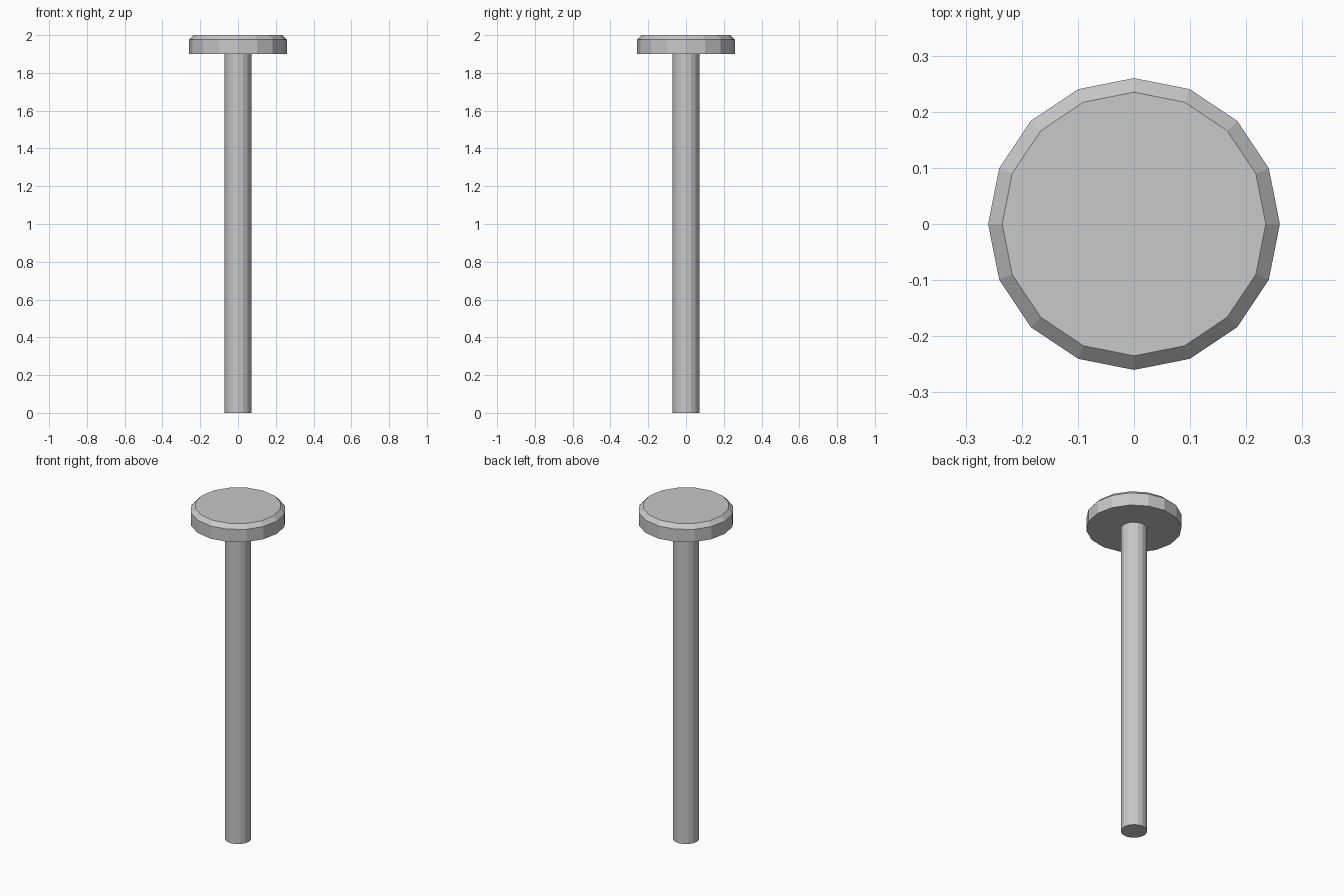
import bpy
import bmesh
from math import cos, sin, tau

SIDES = 16

cube = bpy.data.objects.get("Cube")
if cube:
    bpy.data.objects.remove(cube, do_unlink=True)

# Plain grey metal
metal = bpy.data.materials.new("grey metal")
metal.use_nodes = True
grey = (0.58, 0.58, 0.58, 1)
metal.diffuse_color = grey
metal.node_tree.nodes["Principled BSDF"].inputs["Base Color"].default_value = grey


def turned_part(name, profile):
    """Stack flat-sided rings of (radius, height) and cap both ends."""
    bm = bmesh.new()
    rings = [[bm.verts.new((r * cos(tau * i / SIDES), r * sin(tau * i / SIDES), z))
              for i in range(SIDES)] for r, z in profile]
    for low, high in zip(rings, rings[1:]):
        for i in range(SIDES):
            j = (i + 1) % SIDES
            bm.faces.new((low[i], low[j], high[j], high[i]))
    bm.faces.new(rings[0][::-1])
    bm.faces.new(rings[-1])
    mesh = bpy.data.meshes.new(name)
    bm.to_mesh(mesh)
    bm.free()
    mesh.materials.append(metal)
    obj = bpy.data.objects.new(name, mesh)
    bpy.context.collection.objects.link(obj)
    return obj


# Long straight shaft
turned_part("shaft", [(0.072, 0), (0.072, 1.9)])

# Flat head with a chamfered top rim
turned_part("head", [(0.26, 1.9), (0.26, 1.976), (0.235, 2.0)])
